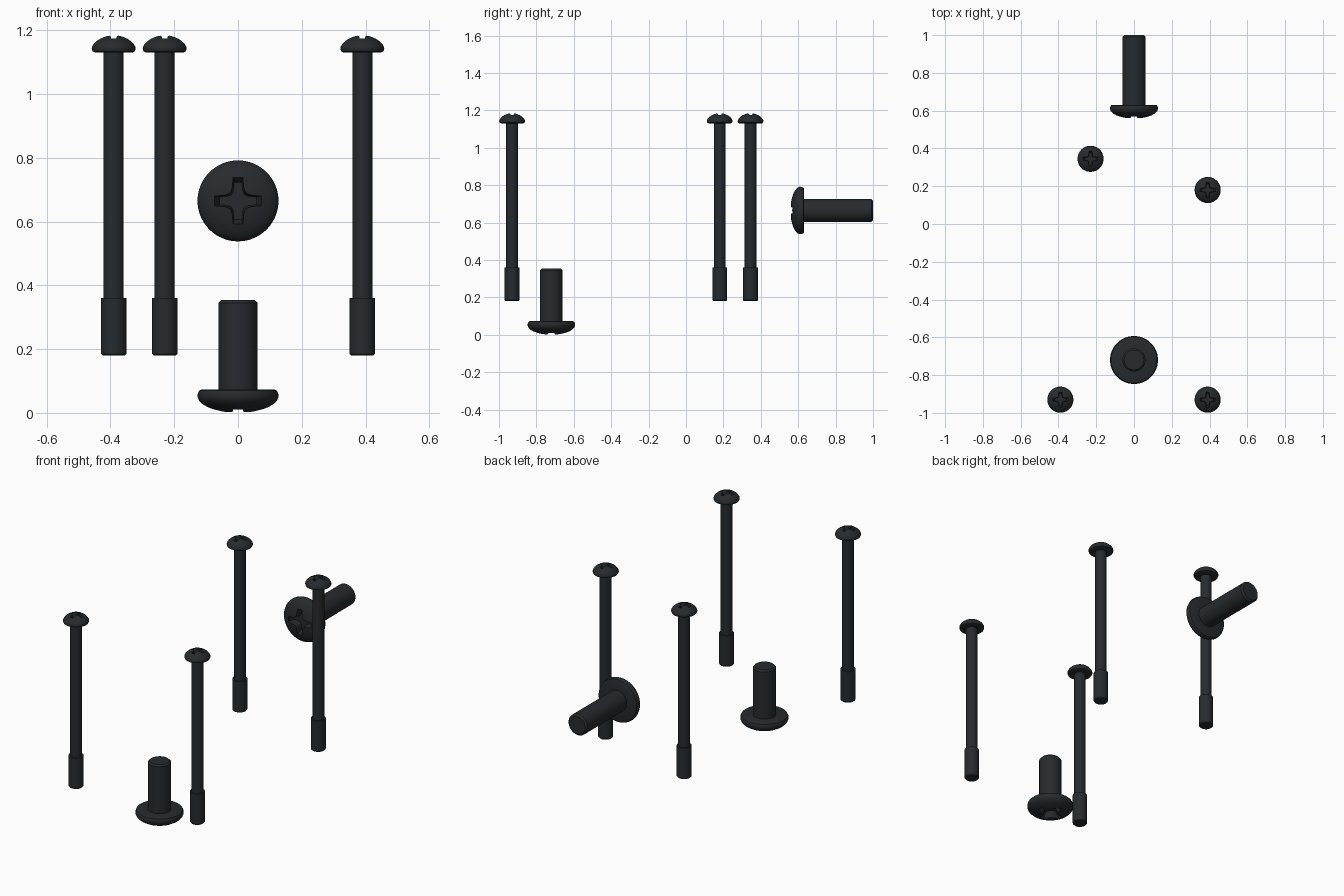
import bpy, bmesh, math

if "Cube" in bpy.data.objects:
    bpy.data.objects.remove(bpy.data.objects["Cube"])

mat = bpy.data.materials.new("black_steel")
mat.diffuse_color = (0.02, 0.024, 0.027, 1)
mat.use_nodes = True
mat.node_tree.nodes["Principled BSDF"].inputs["Base Color"].default_value = mat.diffuse_color


def mesh_object(name, bm):
    bmesh.ops.recalc_face_normals(bm, faces=bm.faces[:])
    me = bpy.data.meshes.new(name)
    bm.to_mesh(me)
    bm.free()
    ob = bpy.data.objects.new(name, me)
    bpy.context.collection.objects.link(ob)
    return ob


# Revolved body: profile of (radius, height) points, head crown at height 0
def lathe(name, profile, steps=64):
    bm = bmesh.new()
    vs = [bm.verts.new((r, 0, z)) for r, z in profile]
    es = [bm.edges.new(p) for p in zip(vs, vs[1:])]
    bmesh.ops.spin(bm, geom=vs + es, cent=(0, 0, 0), axis=(0, 0, 1),
                   angle=math.tau, steps=steps, use_duplicate=False)
    bmesh.ops.remove_doubles(bm, verts=bm.verts[:], dist=1e-5)
    return mesh_object(name, bm)


# Tapered cross-shaped cutter for the driver recess
def cross_cutter(name, s, depth):
    arm = [(0.073, -0.015), (0.073, 0.015), (0.042, 0.018), (0.032, 0.021), (0.025, 0.025),
           (0.021, 0.032), (0.018, 0.042)]
    pts = []
    for k in range(4):
        c, d = [(1, 0), (0, 1), (-1, 0), (0, -1)][k]
        pts += [(s * (x * c - y * d), s * (x * d + y * c)) for x, y in arm]
    bm = bmesh.new()
    rings = [[bm.verts.new((x * f, y * f, z)) for x, y in pts]
             for f, z in ((1, -0.03), (1, 0.012), (0.8, depth))]
    n = len(pts)
    for a, b in zip(rings, rings[1:]):
        for i in range(n):
            j = (i + 1) % n
            bm.faces.new((a[i], a[j], b[j], b[i]))
    bm.faces.new(rings[0])
    bm.faces.new(rings[-1])
    return mesh_object(name, bm)


def screw(name, profile, s, depth, loc, tilt):
    ob = lathe(name, profile)
    cutter = cross_cutter(name + "_cutter", s, depth)
    mod = ob.modifiers.new("recess", 'BOOLEAN')
    mod.operation = 'DIFFERENCE'
    mod.solver = 'EXACT'
    mod.object = cutter
    bpy.context.view_layer.update()
    dg = bpy.context.evaluated_depsgraph_get()
    me = bpy.data.meshes.new_from_object(ob.evaluated_get(dg))
    ob.modifiers.clear()
    ob.data = me
    bpy.data.objects.remove(cutter)
    me.materials.clear()
    me.materials.append(mat)
    ob.location = loc
    ob.rotation_euler = (math.radians(tilt), 0, 0)
    bpy.ops.object.select_all(action='DESELECT')
    ob.select_set(True)
    bpy.context.view_layer.objects.active = ob
    bpy.ops.object.shade_smooth_by_angle(angle=math.radians(30))


# Long standoff screws: domed head up, thicker threaded end at the bottom
long_profile = [(0, 0), (0.02, 0.002), (0.032, 0.006), (0.042, 0.011), (0.054, 0.019),
                (0.063, 0.028), (0.068, 0.037), (0.069, 0.043), (0.066, 0.051),
                (0.058, 0.055), (0.0315, 0.055), (0.0315, 0.824), (0.0395, 0.824),
                (0.0395, 1.0), (0.035, 1.005), (0, 1.005)]
for i, (x, y) in enumerate([(-0.39, -0.93), (0.39, -0.93), (0.39, 0.18), (-0.23, 0.345)]):
    screw(f"long_screw_{i + 1}", long_profile, 0.55, 0.03, (x, y, 1.185), 180)


# Short wide-headed screws
def short_profile(length):
    return [(0, 0), (0.025, 0.001), (0.05, 0.004), (0.073, 0.010), (0.095, 0.018),
            (0.112, 0.028), (0.122, 0.038), (0.127, 0.050), (0.126, 0.062),
            (0.122, 0.070), (0.116, 0.073), (0.061, 0.073), (0.061, length - 0.009),
            (0.052, length), (0, length)]


screw("bottom_screw", short_profile(0.354), 1, 0.045, (0, -0.72, 0), 0)
screw("back_screw", short_profile(0.442), 1, 0.045, (0, 0.558, 0.665), -90)
